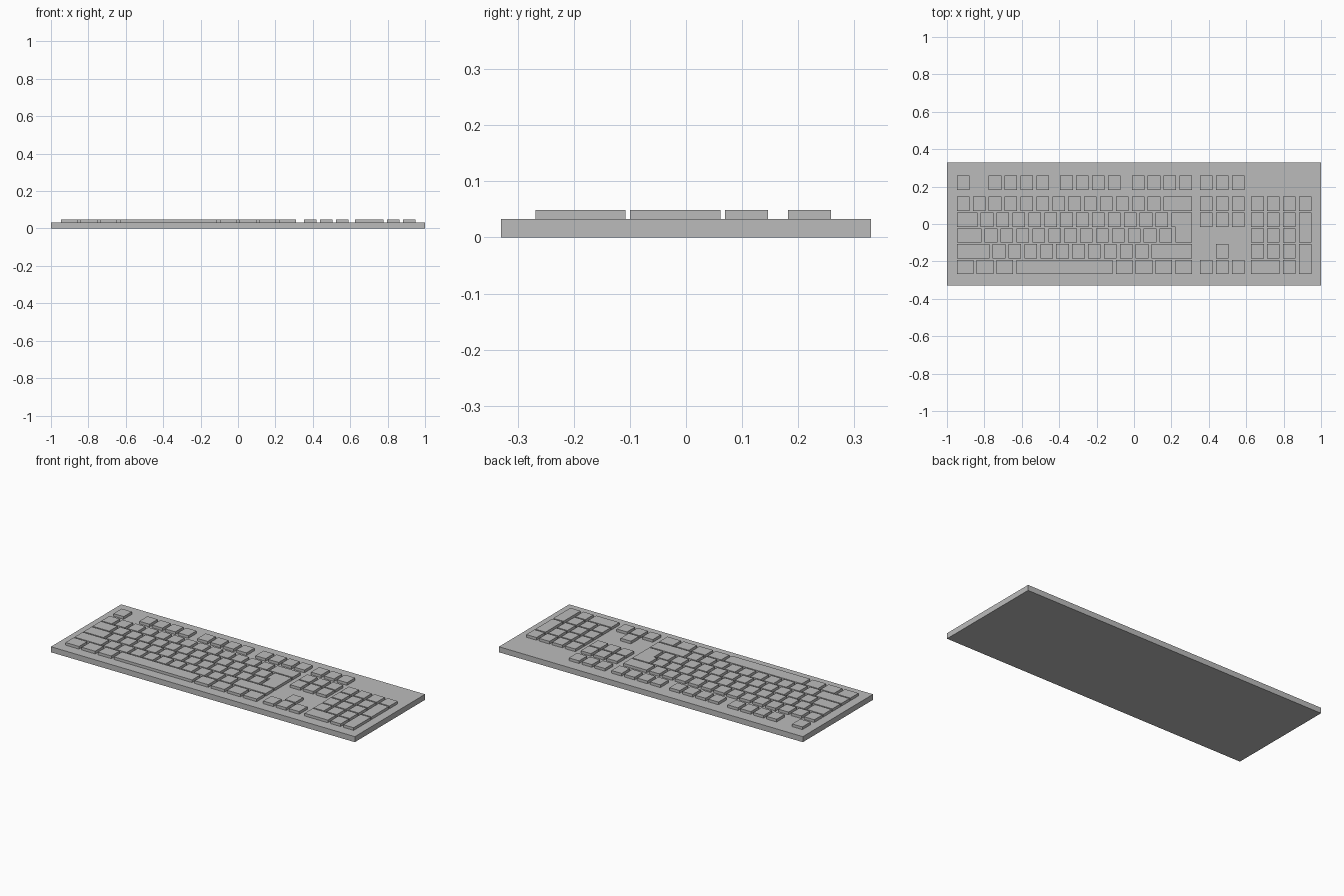
import bpy, bmesh

if "Cube" in bpy.data.objects:
    bpy.data.objects.remove(bpy.data.objects["Cube"])

U = 0.085            # key pitch in x
GAP = 0.0175         # gap between keys in x
PY, KH = 0.0845, 0.0765   # row pitch and key depth in y
Z0, Z1 = 0.033, 0.049     # case top and key top

grey = bpy.data.materials.new("mid grey")
grey.diffuse_color = (0.5, 0.5, 0.5, 1)
grey.use_nodes = True
grey.node_tree.nodes["Principled BSDF"].inputs["Base Color"].default_value = grey.diffuse_color


def make(name, polys, z0, z1):
    """Extrude each flat outline from z0 up to z1 into one object."""
    bm = bmesh.new()
    for pts in polys:
        lo = [bm.verts.new((x, y, z0)) for x, y in pts]
        hi = [bm.verts.new((x, y, z1)) for x, y in pts]
        bm.faces.new(lo[::-1])
        bm.faces.new(hi)
        n = len(pts)
        for i in range(n):
            j = (i + 1) % n
            bm.faces.new((lo[i], lo[j], hi[j], hi[i]))
    bmesh.ops.recalc_face_normals(bm, faces=bm.faces)
    me = bpy.data.meshes.new(name)
    bm.to_mesh(me)
    bm.free()
    me.materials.append(grey)
    ob = bpy.data.objects.new(name, me)
    bpy.context.collection.objects.link(ob)


def rect(x0, x1, y0, y1):
    return [(x0, y0), (x1, y0), (x1, y1), (x0, y1)]


def top(row):
    """Top edge of a row: 0 is the function row, 1-5 the main rows."""
    return 0.258 if row == 0 else 0.146 - (row - 1) * PY


def key(x0, col, row, w=1, h=1):
    x, y = x0 + col * U, top(row)
    return rect(x, x + w * U - GAP, y - KH - (h - 1) * PY, y)


def run(x0, row, widths, col=0):
    """A run of neighbouring keys with the given widths."""
    out = []
    for w in widths:
        out.append(key(x0, col, row, w))
        col += w
    return out


MAIN, NAV, PAD = -0.947, 0.353, 0.6265

# case slab
make("case", [rect(-1, 1, -0.33, 0.33)], 0, Z0)

# function row
keys = run(MAIN, 0, [1])
for col in (2, 6.5, 11):
    keys += run(MAIN, 0, [1] * 4, col)
make("function_keys", keys + run(NAV, 0, [1] * 3), Z0, Z1)

# main block
keys = run(MAIN, 1, [1] * 13 + [2])
keys += run(MAIN, 2, [1.5] + [1] * 12)
keys += run(MAIN, 3, [1.75] + [1] * 12)
keys += run(MAIN, 4, [2.25] + [1] * 10 + [2.75])
make("main_keys", keys, Z0, Z1)
make("bottom_row_keys", run(MAIN, 5, [1.25] * 3 + [6.25] + [1.25] * 4), Z0, Z1)

# L-shaped return key
a, b, r = MAIN + 13.5 * U, MAIN + 13.75 * U, MAIN + 15 * U - GAP
t, m, d = top(2), top(2) - KH, top(3) - KH
make("return_key", [[(b, d), (r, d), (r, t), (a, t), (a, m), (b, m)]], Z0, Z1)

# navigation and arrow keys
make("navigation_keys", run(NAV, 1, [1] * 3) + run(NAV, 2, [1] * 3), Z0, Z1)
make("arrow_keys", [key(NAV, 1, 4)] + run(NAV, 5, [1] * 3), Z0, Z1)

# number pad with two double-height keys
keys = run(PAD, 1, [1] * 4) + run(PAD, 5, [2, 1])
for row in (2, 3, 4):
    keys += run(PAD, row, [1] * 3)
keys += [key(PAD, 3, 2, 1, 2), key(PAD, 3, 4, 1, 2)]
make("number_pad_keys", keys, Z0, Z1)
